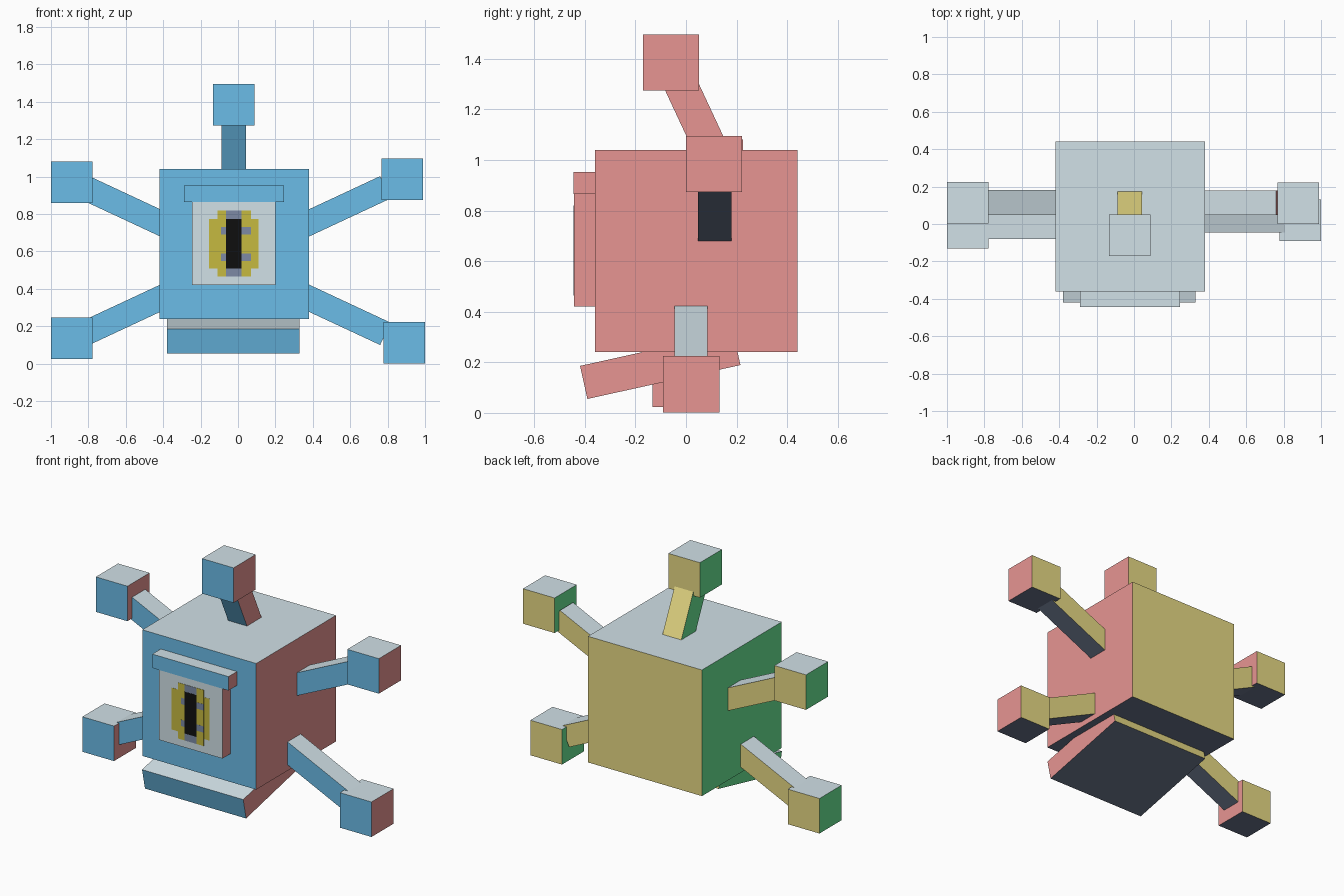
import bpy, bmesh
from math import radians
from mathutils import Matrix, Vector

cube = bpy.data.objects.get("Cube")
if cube:
    bpy.data.objects.remove(cube, do_unlink=True)


def linear(v):
    v /= 255
    return v / 12.92 if v <= 0.04045 else ((v + 0.055) / 1.055) ** 2.4


def material(name, *rgb):
    mat = bpy.data.materials.new(name)
    color = (*[linear(c) for c in rgb], 1)
    mat.diffuse_color = color
    mat.use_nodes = True
    node = next(n for n in mat.node_tree.nodes if n.type == "BSDF_PRINCIPLED")
    node.inputs["Base Color"].default_value = color
    return mat


# One colour for each direction a face points
SIDES = [
    (Vector((0, -1, 0)), material("sky_blue", 118, 208, 255)),
    (Vector((0, 1, 0)), material("pale_yellow", 255, 240, 146)),
    (Vector((1, 0, 0)), material("salmon_red", 255, 165, 162)),
    (Vector((-1, 0, 0)), material("mint_green", 116, 255, 163)),
    (Vector((0, 0, 1)), material("pale_grey", 230, 247, 254)),
    (Vector((0, 0, -1)), material("dark_slate", 105, 116, 138)),
]
PALE_GREY = SIDES[4][1]
GOLD = material("old_gold", 198, 186, 64)
STEEL = material("steel_blue", 125, 138, 165)
BLACK = material("black", 15, 15, 15)


def box(name, low, high, turn=None, origin=(0, 0, 0), paint=None):
    """Box between two corners, coloured by face direction, then turned and moved."""
    low, high = Vector(low), Vector(high)
    bm = bmesh.new()
    bmesh.ops.create_cube(bm, size=1)
    for v in bm.verts:
        v.co = (low + high) / 2 + v.co * (high - low)
    bm.normal_update()
    mats = [paint] if paint else [m for _, m in SIDES]
    if not paint:
        for f in bm.faces:
            f.material_index = max(range(6), key=lambda i: f.normal.dot(SIDES[i][0]))
    if turn:
        bm.transform(Matrix.Rotation(radians(turn[0]), 4, turn[1]))
    bm.transform(Matrix.Translation(origin))
    mesh = bpy.data.meshes.new(name)
    bm.to_mesh(mesh)
    bm.free()
    for m in mats:
        mesh.materials.append(m)
    obj = bpy.data.objects.new(name, mesh)
    bpy.context.collection.objects.link(obj)
    return obj


# Body and the tilted plate beneath it
box("body", (-0.42, -0.36, 0.24), (0.38, 0.44, 1.04))
box("jaw_plate", (-0.38, 0, 0), (0.33, 0.62, 0.134), (12.5, "X"), (0, -0.39, 0.055))

# Raised front panel with a ledge above
panel = box("front_panel", (-0.245, -0.442, 0.42), (0.2, -0.35, 0.865))
for face in panel.data.polygons:
    if face.normal.y < -0.5:
        face.material_index = 4
box("panel_ledge", (-0.29, -0.445, 0.865), (0.245, -0.35, 0.953))


# Flat painted patches on the panel, mirrored top to bottom
def patch(name, x0, x1, z0, z1, depth, paint):
    box(name, (x0, -0.442 - depth, z0), (x1, -0.441, z1), paint=paint)


patch("gold_patch_wide", -0.155, 0.11, 0.51, 0.775, 0.001, GOLD)
patch("gold_patch_tall", -0.11, 0.07, 0.465, 0.82, 0.0015, GOLD)
patch("steel_stripe", -0.065, 0.02, 0.465, 0.82, 0.002, STEEL)
for name, mid in (("upper", 0.71), ("lower", 0.57)):
    patch("steel_patch_" + name, -0.09, 0.07, mid - 0.02, mid + 0.02, 0.002, STEEL)
patch("dark_bar", -0.065, 0.02, 0.51, 0.775, 0.003, BLACK)

# Side arms: name, side, arm y, arm z at the body, tilt, low corner of the hand
HAND = Vector((0.222, 0.222, 0.222))
ARMS = [
    ("upper_left", 1, 0.113, 0.753, 25, (0.767, 0, 0.874)),
    ("lower_left", 1, 0.02, 0.35, -25, (0.778, -0.09, 0.002)),
    ("upper_right", -1, 0.115, 0.755, 25, (-1, 0.003, 0.86)),
    ("lower_right", -1, -0.015, 0.348, -25, (-1, -0.132, 0.024)),
]
for name, side, y, z, tilt, corner in ARMS:
    ends = sorted((-0.1 * side, 0.45 * side))
    wall = 0.38 if side > 0 else -0.42
    box(name + "_arm", (ends[0], -0.066, -0.066), (ends[1], 0.066, 0.066),
        (-tilt * side, "Y"), (wall, y, z))
    box(name + "_hand", corner, Vector(corner) + HAND)

# Top stalk leaning forward, with its end block
box("top_stalk", (-0.066, -0.066, -0.1), (0.066, 0.066, 0.36),
    (25, "X"), (-0.022, 0.1, 1.04))
box("top_block", (-0.134, -0.17, 1.274), Vector((-0.134, -0.17, 1.274)) + HAND)
